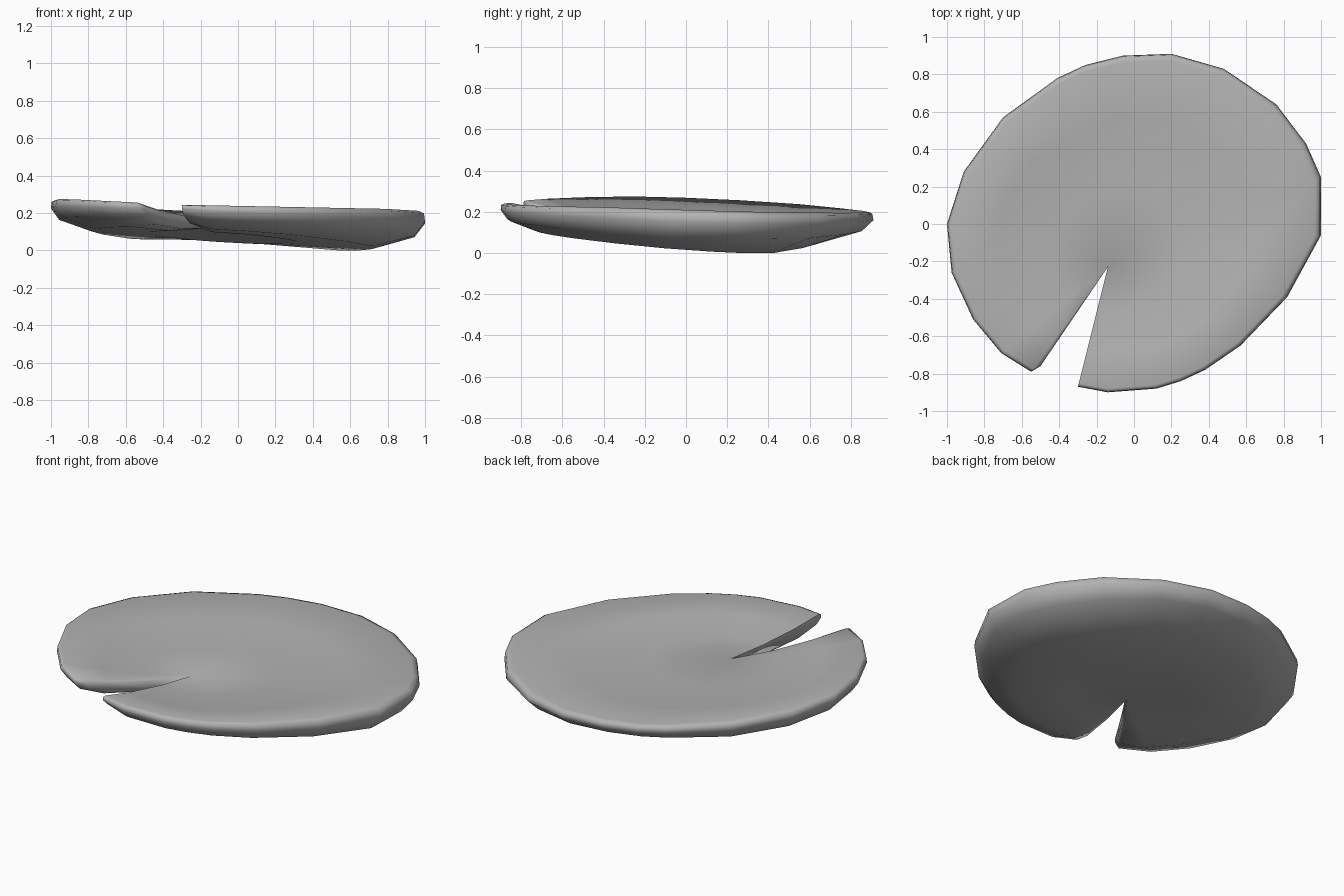
import bpy
import bmesh
import math
from mathutils import Vector

cube = bpy.data.objects.get("Cube")
if cube:
    bpy.data.objects.remove(cube, do_unlink=True)

# Leaf outline, running from one side of the notch round to the other
NOTCH = Vector((-0.14, -0.23))
OUTLINE = [
    (-0.30, -0.87), (-0.14, -0.90), (0.12, -0.88), (0.25, -0.84), (0.38, -0.78),
    (0.57, -0.65), (0.82, -0.39), (1.0, -0.06), (1.0, 0.25), (0.92, 0.43),
    (0.76, 0.64), (0.48, 0.83), (0.20, 0.91), (-0.06, 0.90), (-0.26, 0.85),
    (-0.41, 0.78), (-0.70, 0.57), (-0.91, 0.28), (-1.0, 0.0), (-0.975, -0.26),
    (-0.86, -0.51), (-0.71, -0.69), (-0.55, -0.79), (-0.50, -0.76),
]
LAST = len(OUTLINE) - 1
# The leaf thins out along the notch edges
APEX_THIN = 0.55
THIN = {0: 0.72, LAST - 1: 0.85, LAST: 0.62}


def top_z(p, s):
    """Tilted upper face, dished towards the notch."""
    rim = 0.233 - 0.02 * p.x - 0.03 * max(p.y, -0.3) + 0.03 * max(0, -p.x - 0.3)
    return rim - 0.072 * (1 - s * s)


def bottom_z(p):
    """Tilted underside, lowest at the back left and rising again behind."""
    slope = 0.055 - 0.055 * p.x - 0.07 * p.y
    return max(0, slope + 0.16 * max(0, p.y - 0.4))


# Cross-section: (distance from notch, blend from upper face to underside)
SECTION = [(0.35, 0), (0.7, 0), (0.97, 0), (0.995, 0.08), (1.0, 0.3),
           (0.95, 0.65), (0.75, 1), (0.4, 1)]

bm = bmesh.new()


def leaf_point(p, s, blend, dip=0):
    upper = top_z(p, s) - dip
    z = upper + (bottom_z(p) - upper) * blend
    return bm.verts.new((p.x, p.y, z))


apex_top = leaf_point(NOTCH, 0, 0)
apex_bottom = leaf_point(NOTCH, 0, APEX_THIN)
stations = []
for i, xy in enumerate(OUTLINE):
    # The last edge curls down slightly into the notch
    dip = 0.02 if i == LAST else 0
    thin = THIN.get(i, 1)
    stations.append([leaf_point(NOTCH.lerp(Vector(xy), s), s, b * thin, dip * s)
                     for s, b in SECTION])

# Skin between neighbouring cross-sections
for a, b in zip(stations, stations[1:]):
    bm.faces.new((apex_top, a[0], b[0]))
    bm.faces.new((apex_bottom, b[-1], a[-1]))
    for k in range(len(SECTION) - 1):
        bm.faces.new((a[k], a[k + 1], b[k + 1], b[k]))

# Notch walls
bm.faces.new([apex_top, apex_bottom] + stations[0][::-1])
bm.faces.new([apex_bottom, apex_top] + stations[-1])
bmesh.ops.recalc_face_normals(bm, faces=bm.faces[:])

mesh = bpy.data.meshes.new("floating_leaf")
bm.to_mesh(mesh)
bm.free()
leaf = bpy.data.objects.new("floating_leaf", mesh)
bpy.context.collection.objects.link(leaf)

# Plain grey finish
grey = bpy.data.materials.new("plain_grey")
grey.use_nodes = True
colour = (0.45, 0.45, 0.45, 1)
grey.diffuse_color = colour
grey.node_tree.nodes["Principled BSDF"].inputs["Base Color"].default_value = colour
mesh.materials.append(grey)

bpy.ops.object.select_all(action="DESELECT")
leaf.select_set(True)
bpy.context.view_layer.objects.active = leaf
bpy.ops.object.shade_smooth_by_angle(angle=math.radians(75))
